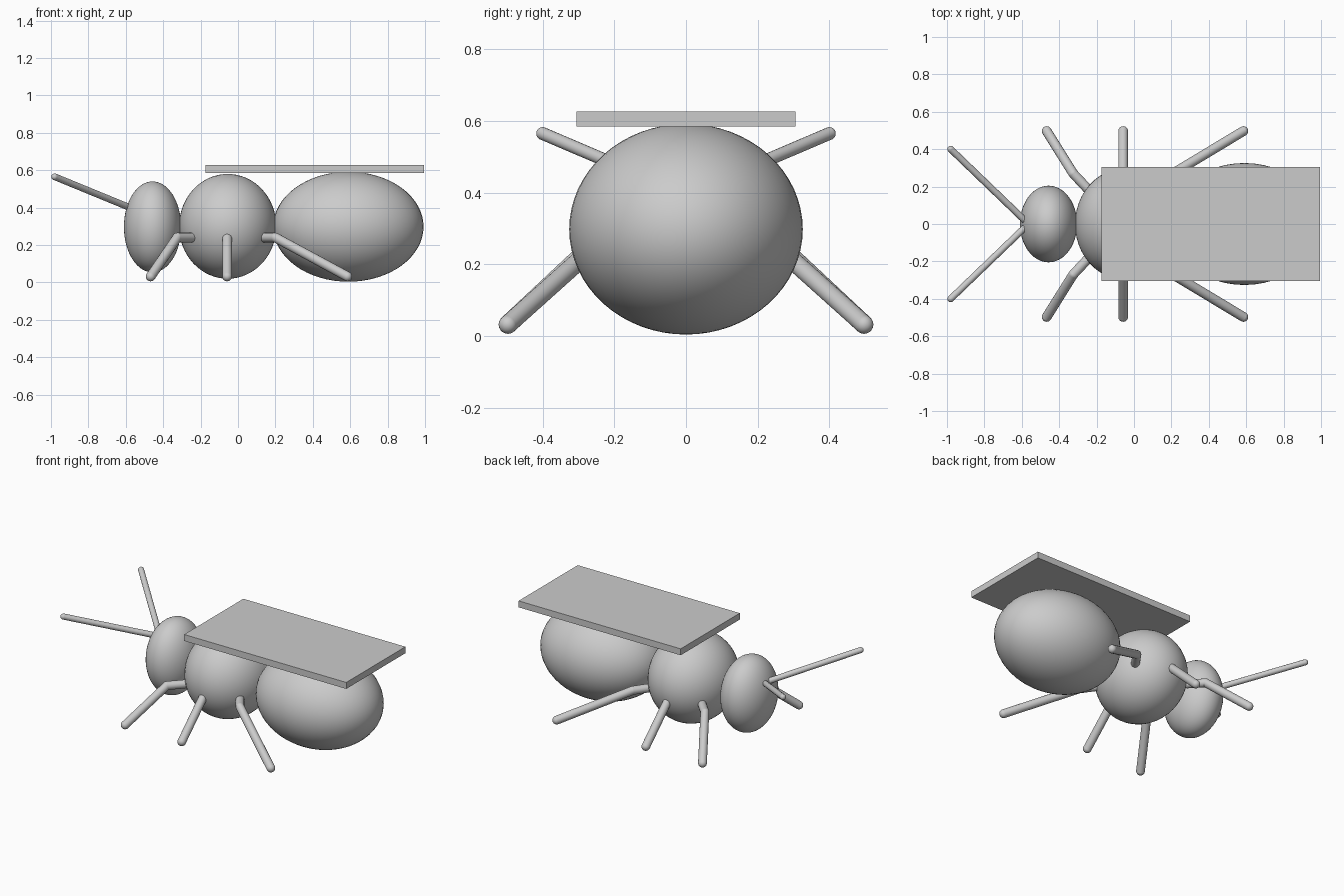
import bpy, bmesh
from math import radians
from mathutils import Vector, Matrix

cube = bpy.data.objects.get("Cube")
if cube:
    bpy.data.objects.remove(cube, do_unlink=True)

grey = bpy.data.materials.new("plain grey")
grey.use_nodes = True
colour = (0.6, 0.6, 0.6, 1)
grey.diffuse_color = colour
grey.node_tree.nodes["Principled BSDF"].inputs["Base Color"].default_value = colour


def finish(name, bm, smooth=True):
    mesh = bpy.data.meshes.new(name)
    bm.to_mesh(mesh)
    bm.free()
    mesh.materials.append(grey)
    obj = bpy.data.objects.new(name, mesh)
    bpy.context.collection.objects.link(obj)
    if smooth:
        bpy.ops.object.select_all(action='DESELECT')
        obj.select_set(True)
        bpy.context.view_layer.objects.active = obj
        bpy.ops.object.shade_smooth_by_angle(angle=radians(40))
    return obj


def ellipsoid(name, centre, radii):
    bm = bmesh.new()
    bmesh.ops.create_uvsphere(
        bm, u_segments=48, v_segments=32, radius=1,
        matrix=Matrix.Translation(centre) @ Matrix.Diagonal((*radii, 1)))
    finish(name, bm)


def limb(name, points, radius):
    """Round rods joined by balls along a path."""
    bm = bmesh.new()
    points = [Vector(p) for p in points]
    for p in points:
        bmesh.ops.create_uvsphere(bm, u_segments=16, v_segments=10, radius=radius,
                                  matrix=Matrix.Translation(p))
    for a, b in zip(points, points[1:]):
        turn = (b - a).to_track_quat('Z', 'Y').to_matrix().to_4x4()
        bmesh.ops.create_cone(bm, cap_ends=False, segments=16, radius1=radius,
                              radius2=radius, depth=(b - a).length,
                              matrix=Matrix.Translation((a + b) / 2) @ turn)
    finish(name, bm)


# Body
ellipsoid("head", (-0.457, 0, 0.297), (0.153, 0.205, 0.243))
ellipsoid("thorax", (-0.055, 0, 0.3), (0.26, 0.295, 0.28))
ellipsoid("abdomen", (0.59, 0, 0.298), (0.402, 0.326, 0.294))

# Limbs, one of each per side
limbs = {
    "antenna": (0.018, [(-0.59, 0.025, 0.405), (-0.98, 0.4, 0.565)]),
    "front_leg": (0.026, [(-0.25, 0.19, 0.24), (-0.325, 0.27, 0.24), (-0.467, 0.497, 0.032)]),
    "middle_leg": (0.026, [(-0.058, 0.2, 0.235), (-0.058, 0.28, 0.235), (-0.058, 0.497, 0.032)]),
    "rear_leg": (0.026, [(0.14, 0.18, 0.24), (0.2, 0.265, 0.24), (0.585, 0.497, 0.032)]),
}
for side, s in (("back", 1), ("front", -1)):
    for name, (radius, path) in limbs.items():
        limb(f"{name}_{side}_side", [(x, s * y, z) for x, y, z in path], radius)

# Flat wing plate on the back
bm = bmesh.new()
bmesh.ops.create_cube(bm, size=1, matrix=Matrix.Translation((0.41, 0, 0.606))
                      @ Matrix.Diagonal((1.17, 0.61, 0.042, 1)))
finish("wing_plate", bm, smooth=False)
